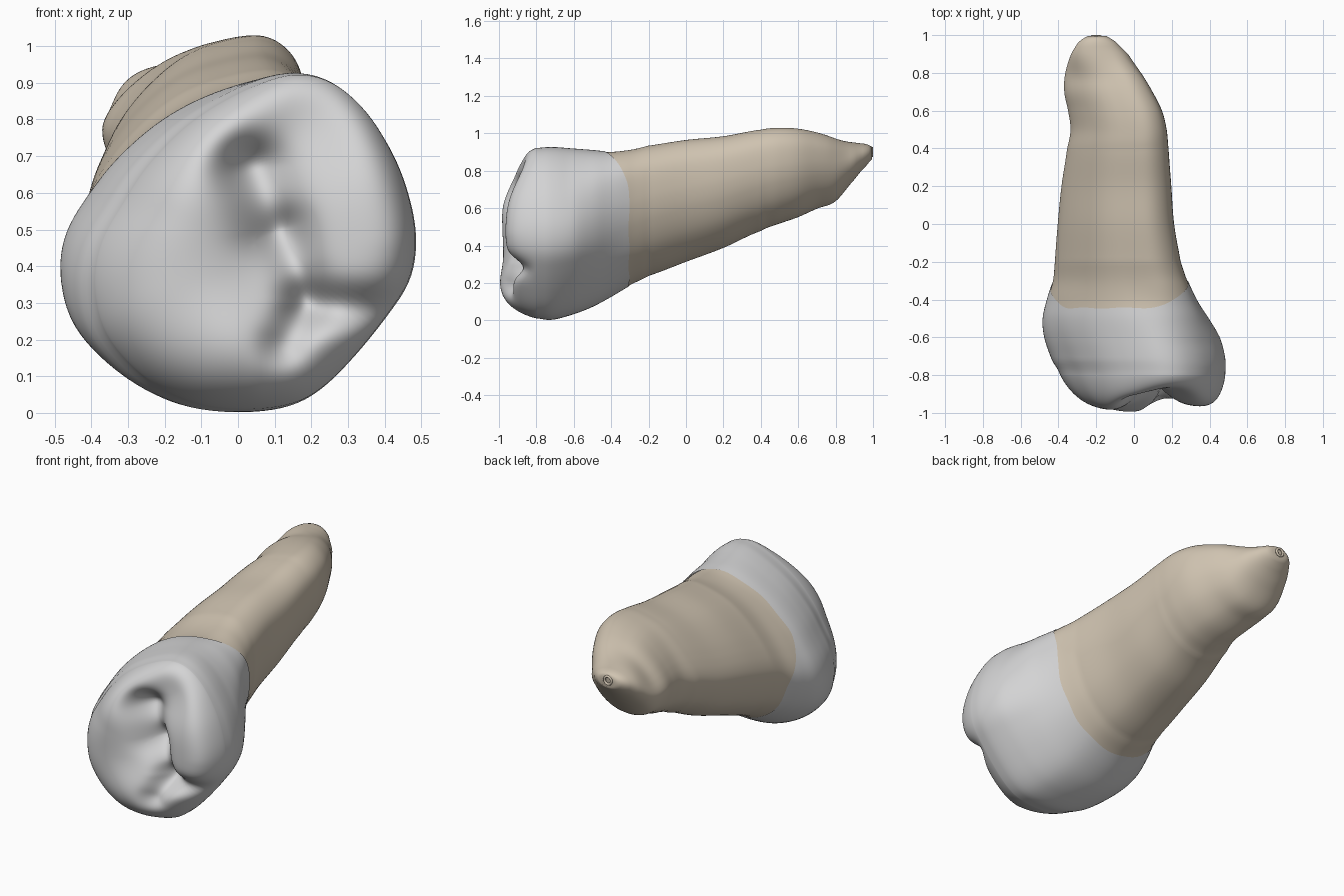
import bpy, bmesh, math
from mathutils import Vector

if "Cube" in bpy.data.objects:
    bpy.data.objects.remove(bpy.data.objects["Cube"])

N = 128  # points around each ring

# Crown outline seen from the biting side (x, z)
CROWN = [(.1, .925), (.22, .91), (.33, .83), (.42, .70), (.47, .57), (.485, .46), (.465, .36),
         (.4, .265), (.3, .15), (.2, .06), (.1, .015), (-.05, .003), (-.2, .025), (-.34, .095),
         (-.45, .21), (-.485, .34), (-.465, .46), (-.4, .57), (-.32, .68), (-.2, .79), (-.05, .875)]
CROWN = [(x / .485, (z - .465) / .465) for x, z in CROWN]
# Root cross-section in unit size, fuller at the upper right
ROOT = [(.6, 1), (.92, .76), (1, .35), (.94, -.1), (.72, -.55), (.35, -.88), (-.1, -1), (-.5, -.93),
        (-.85, -.65), (-1, -.25), (-.95, .06), (-.68, .44), (-.3, .77), (.1, .94)]
# Extents along the tooth: y, x left, x right, z bottom, z top
EXTENTS = [(-.8, -.39, .483, .008, .925), (-.72, -.435, .484, 0, .93), (-.6, -.475, .455, .03, .922),
           (-.5, -.483, .40, .07, .915), (-.4, -.46, .335, .125, .905), (-.3, -.43, .285, .185, .912),
           (-.2, -.42, .25, .235, .935), (0, -.405, .215, .31, .965), (.2, -.385, .2, .385, .985),
           (.4, -.355, .185, .475, 1.02), (.5, -.337, .175, .515, 1.03), (.6, -.35, .15, .55, 1.025),
           (.7, -.37, .1, .595, 1.005), (.8, -.365, .04, .635, .975), (.9, -.335, -.03, .75, .953),
           (.97, -.29, -.1, .83, .942), (1.0, -.24, -.15, .865, .925)]


def catmull(a, b, c, d, t):
    return .5 * (2*b + (c - a)*t + (2*a - 5*b + 4*c - d)*t*t + (3*b - a - 3*c + d)*t**3)


def smooth(t):
    t = max(0, min(1, t))
    return t*t*(3 - 2*t)


def radii(outline):
    # radius of a smooth closed outline at N even angles
    m, dense = len(outline), []
    for i in range(1200):
        k, t = divmod(i * m / 1200, 1)
        q = [outline[(int(k) + j) % m] for j in (-1, 0, 1, 2)]
        x, z = (catmull(*[p[j] for p in q], t) for j in (0, 1))
        dense.append((math.atan2(z, x) % (2*math.pi), math.hypot(x, z)))
    dense.sort()
    out, k = [], 0
    for i in range(N):
        a = 2*math.pi*i/N
        while k < len(dense) - 1 and dense[k][0] < a:
            k += 1
        out.append(dense[k][1])
    return [(out[i - 1] + 2*out[i] + out[(i + 1) % N]) / 4 for i in range(N)]


R_CROWN, R_ROOT = radii(CROWN), radii(ROOT)
ANGLES = [2*math.pi*i/N for i in range(N)]


def extent(y):
    y = max(EXTENTS[0][0], min(EXTENTS[-1][0], y))
    for i in range(len(EXTENTS) - 1):
        a, b = EXTENTS[i], EXTENTS[i + 1]
        if y <= b[0]:
            t = (y - a[0]) / (b[0] - a[0])
            p, n = EXTENTS[max(i - 1, 0)], EXTENTS[min(i + 2, len(EXTENTS) - 1)]
            return [catmull(p[j], a[j], b[j], n[j], t) for j in range(1, 5)]


def section_point(i, y, s=1.0):
    xl, xr, zb, zt = extent(y)
    w, e = smooth((y + .65) / .35), smooth((y - .75) / .2)
    r = R_CROWN[i]*(1 - w) + R_ROOT[i]*w
    r = (r*(1 - e) + e) * s
    u, v = r*math.cos(ANGLES[i]), r*math.sin(ANGLES[i])
    return Vector(((xl + xr)/2 + u*(xr - xl)/2, y, (zb + zt)/2 + v*(zt - zb)/2))


def neck_y(i):
    w = math.sin(ANGLES[i]) - .4*math.cos(ANGLES[i])
    return -.305 - .14*smooth(w / .9) + .003*math.sin(9*ANGLES[i])


def groove(x, z, pts, depth, width):
    # smooth trench along a polyline
    p, best = Vector((x, z)), 9
    for a, b in zip(pts, pts[1:]):
        a, b = Vector(a), Vector(b)
        t = max(0, min(1, (p - a).dot(b - a) / (b - a).length_squared))
        best = min(best, (p - a - (b - a)*t).length)
    return depth * math.exp(-(best / width)**2)


def bump(x, z, cx, cz, h, r):
    return h * math.exp(-((x - cx)**2 + (z - cz)**2) / r**2)


def cusp_height(x, z):
    h = .975
    h += bump(x, z, 0, .2, .03, .15) + bump(x, z, -.16, .6, .03, .2)       # left cusps
    h -= bump(x, z, .2, .82, .085, .17)                                    # low upper rim
    h -= groove(x, z, [(.08, .66), (.11, .4)], .05, .17)                   # broad basin
    h -= groove(x, z, [(.06, .66), (.09, .5)], .09, .085)                  # basin floor
    h -= bump(x, z, .01, .68, .05, .07)                                    # deep pit
    h -= groove(x, z, [(.13, .5), (.17, .38), (.19, .29), (.13, .19)], .06, .06)
    h -= groove(x, z, [(.19, .3), (.3, .285), (.5, .26)], .08, .06)        # side notch
    return h


def loft(name, rings, mat, cap_first=False, tip=None):
    bm = bmesh.new()
    rows = [[bm.verts.new(p) for p in r] for r in rings]
    for a, b in zip(rows, rows[1:]):
        for i in range(N):
            j = (i + 1) % N
            bm.faces.new((a[i], a[j], b[j], b[i]))
    if cap_first:
        bm.faces.new(rows[0])
    if tip is not None:
        c = bm.verts.new(tip)
        for i in range(N):
            bm.faces.new((rows[-1][i], rows[-1][(i + 1) % N], c))
    bmesh.ops.recalc_face_normals(bm, faces=bm.faces)
    me = bpy.data.meshes.new(name)
    bm.to_mesh(me)
    bm.free()
    me.materials.append(mat)
    me.shade_smooth()
    ob = bpy.data.objects.new(name, me)
    bpy.context.collection.objects.link(ob)
    return ob


def material(name, rgb):
    m = bpy.data.materials.new(name)
    m.diffuse_color = (*rgb, 1)
    m.use_nodes = True
    m.node_tree.nodes["Principled BSDF"].inputs["Base Color"].default_value = m.diffuse_color
    return m


enamel = material("grey_enamel", (.66, .66, .665))
dentine = material("tan_root", (.63, .55, .44))

# Crown: side wall from neck to rim, then the cusped biting surface
RIM = -.8
rings = []
for k in range(23):
    t = k / 22
    rings.append([section_point(i, neck_y(i)*(1 - t) + RIM*t) for i in range(N)])
STEPS = 60
for k in range(1, STEPS):
    s = math.sin((1 - k/STEPS) * math.pi/2)
    ring = []
    for i, a in enumerate(ANGLES):
        c, sn = math.cos(a), math.sin(a)
        power = 4*max(0, -c)**2 + 10*max(0, c)**2 + 7.5*sn*sn
        power -= 3.5*max(0, -c*sn*2) * (sn < 0)      # rounder lower right corner
        p = section_point(i, RIM, s)
        rise = (1 - s**power) ** (1 / (1.05 + .25*max(0, c) + .1*abs(sn)))
        p.y = max(-1, RIM - (cusp_height(p.x, p.z) + RIM) * rise)
        ring.append(p)
    rings.append(ring)
mid = section_point(0, RIM, 0)
mid.y = -cusp_height(mid.x, mid.z)
loft("crown", rings, enamel, tip=mid)

# Root: starts just inside the crown and tapers to the apex
rings = []
for k in range(81):
    t = k / 80
    rings.append([section_point(i, (neck_y(i) - .02)*(1 - t) + .995*t, .99) for i in range(N)])
loft("root", rings, dentine, tip=(-.2, .98, .9))

# Small rim around the opening at the root tip
bpy.ops.mesh.primitive_torus_add(major_radius=.022, minor_radius=.007, major_segments=20,
                                 minor_segments=8, location=(-.2, .993, .9),
                                 rotation=(math.pi/2, 0, 0))
tip_rim = bpy.context.object
tip_rim.name = "root_tip_opening"
tip_rim.data.materials.append(dentine)
tip_rim.data.shade_smooth()
